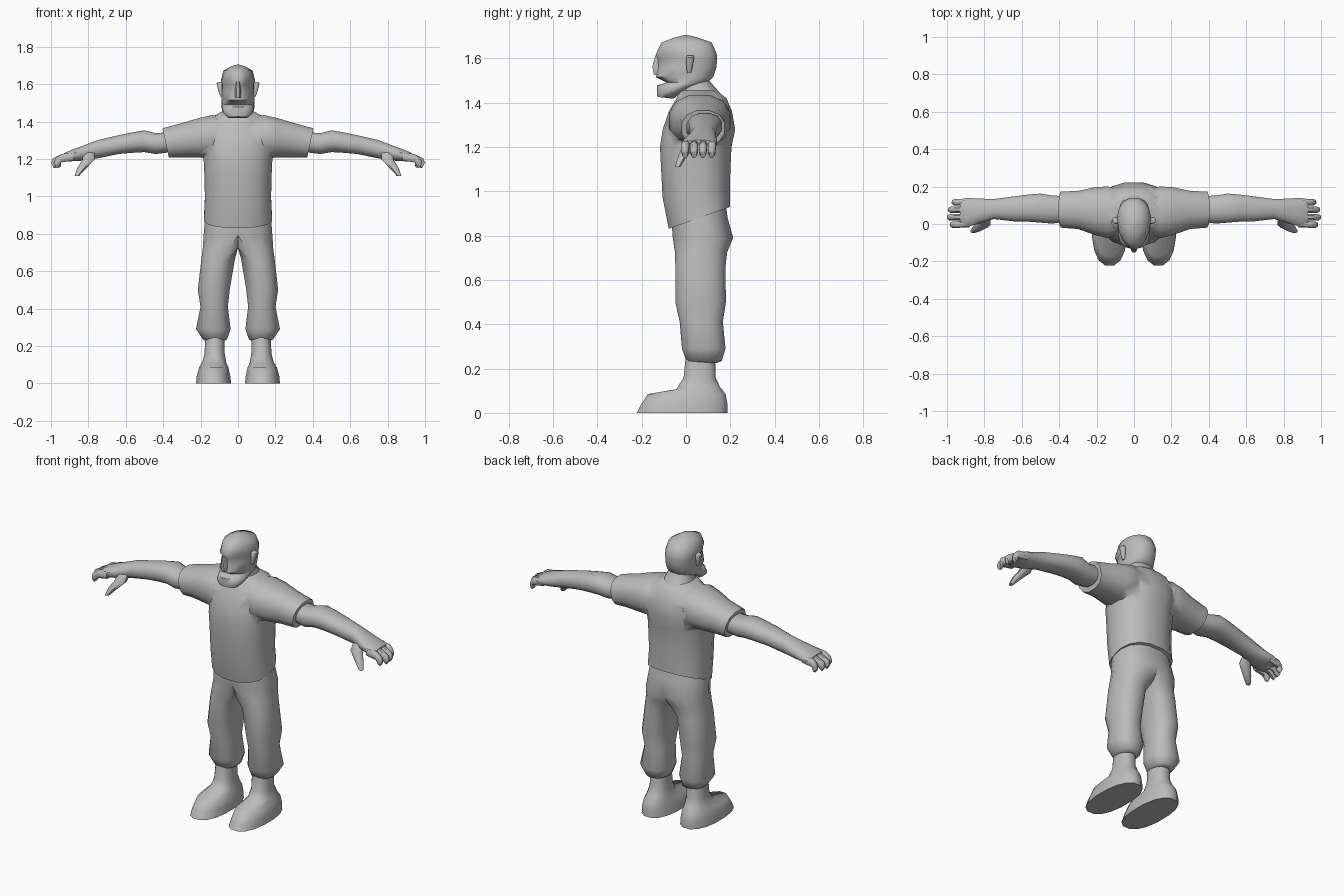
import bpy, bmesh, math

grey = bpy.data.materials.new("plain grey")
grey.diffuse_color = (0.5, 0.5, 0.5, 1)


def oval(n, power):
    """Unit cross-section, rounder or boxier with power."""
    for i in range(n):
        a = 2 * math.pi * (i + 0.5) / n
        c, s = math.cos(a), math.sin(a)
        yield (math.copysign(abs(c) ** power, c), math.copysign(abs(s) ** power, s))


def ring_z(z, x0, x1, y0, y1, tilt=0, egg=0, n=16, power=0.85):
    """Level ring; tilt raises the back, egg narrows the front."""
    cx, cy, rx, ry = (x0 + x1) / 2, (y0 + y1) / 2, (x1 - x0) / 2, (y1 - y0) / 2
    return [(cx + rx * c * (1 - egg * max(0, -s)), cy + ry * s, z + tilt * s)
            for c, s in oval(n, power)]


def ring_x(x, y0, y1, z0, z1, lean=0, n=12, power=0.85):
    """Upright ring across an arm; lean pushes the top outward."""
    cy, cz, ry, rz = (y0 + y1) / 2, (z0 + z1) / 2, (y1 - y0) / 2, (z1 - z0) / 2
    return [(x + lean * s, cy + ry * c, cz + rz * s) for c, s in oval(n, power)]


def loft(name, rings, mirror=False, clip=False, angle=50):
    bm = bmesh.new()
    rows = [[bm.verts.new((max(p[0], 0) if clip else p[0], p[1], p[2])) for p in r]
            for r in rings]
    n = len(rows[0])
    for a, b in zip(rows, rows[1:]):
        for i in range(n):
            j = (i + 1) % n
            bm.faces.new((a[i], a[j], b[j], b[i]))
    bm.faces.new(rows[0])
    bm.faces.new(rows[-1])
    bmesh.ops.recalc_face_normals(bm, faces=bm.faces)
    if clip:  # remove the wall on the centre line
        wall = [f for f in bm.faces if all(v.co.x < 1e-5 for v in f.verts)]
        bmesh.ops.delete(bm, geom=wall, context='FACES')
    me = bpy.data.meshes.new(name)
    bm.to_mesh(me)
    bm.free()
    me.materials.append(grey)
    ob = bpy.data.objects.new(name, me)
    bpy.context.collection.objects.link(ob)
    if mirror:
        m = ob.modifiers.new("mirror", 'MIRROR')
        m.use_mirror_merge = clip
        apply(ob, m)
    smooth(ob, angle)
    return ob


def activate(ob):
    bpy.ops.object.select_all(action='DESELECT')
    ob.select_set(True)
    bpy.context.view_layer.objects.active = ob


def apply(ob, mod):
    activate(ob)
    bpy.ops.object.modifier_apply(modifier=mod.name)


def smooth(ob, angle):
    activate(ob)
    bpy.ops.object.shade_smooth_by_angle(angle=math.radians(angle))


def level(z, w, y0, y1, **k):
    return ring_z(z, -w, w, y0, y1, **k)


# Shirt body with sleeves merged in
shirt = loft("shirt", [
    level(0.88, 0.185, -0.08, 0.20, tilt=0.05),
    level(0.99, 0.18, -0.108, 0.20, tilt=0.02),
    level(1.10, 0.182, -0.115, 0.203),
    level(1.20, 0.187, -0.12, 0.208),
    level(1.28, 0.195, -0.108, 0.225),
    level(1.36, 0.19, -0.08, 0.21),
    level(1.42, 0.15, -0.045, 0.185),
    level(1.455, 0.085, -0.03, 0.14)])
sleeves = loft("sleeves", [
    ring_x(0.06, -0.05, 0.18, 1.22, 1.43),
    ring_x(0.14, -0.08, 0.205, 1.20, 1.438),
    ring_x(0.21, -0.062, 0.20, 1.205, 1.422),
    ring_x(0.30, -0.03, 0.18, 1.205, 1.395),
    ring_x(0.387, -0.022, 0.176, 1.205, 1.366, lean=0.018)], mirror=True)
m = shirt.modifiers.new("join", 'BOOLEAN')
m.operation, m.solver, m.object = 'UNION', 'EXACT', sleeves
apply(shirt, m)
bpy.data.objects.remove(sleeves)
smooth(shirt, 60)

# Arms and palms
loft("arms", [
    ring_x(0.36, 0.01, 0.15, 1.235, 1.345),
    ring_x(0.44, 0.0, 0.155, 1.225, 1.34),
    ring_x(0.50, 0.005, 0.165, 1.235, 1.355),
    ring_x(0.56, 0.01, 0.16, 1.232, 1.345),
    ring_x(0.64, 0.012, 0.15, 1.225, 1.328),
    ring_x(0.75, 0.025, 0.135, 1.202, 1.303),
    ring_x(0.83, 0.0, 0.138, 1.19, 1.272),
    ring_x(0.89, -0.018, 0.142, 1.187, 1.25),
    ring_x(0.93, -0.01, 0.135, 1.187, 1.232)], mirror=True)

# Four curled fingers
for i, tip in enumerate((0.985, 1.0, 0.995, 0.975)):
    y = -0.022 + 0.04 * i
    loft("finger_%d" % (i + 1), [
        ring_x(0.88, y + 0.003, y + 0.038, 1.19, 1.238, n=8),
        ring_x(0.945, y, y + 0.038, 1.18, 1.228, n=8),
        ring_x(tip - 0.018, y, y + 0.036, 1.158, 1.205, lean=0.01, n=8),
        ring_x(tip - 0.008, y + 0.006, y + 0.03, 1.15, 1.18, lean=0.008, n=8)],
        mirror=True)

# Thumbs
loft("thumbs", [
    ring_z(1.235, 0.765, 0.83, 0.01, 0.07, n=8),
    ring_z(1.195, 0.765, 0.835, -0.022, 0.035, n=8),
    ring_z(1.15, 0.81, 0.862, -0.04, 0.0, n=8),
    ring_z(1.11, 0.848, 0.874, -0.05, -0.025, n=8)], mirror=True)

# Trousers, gathered above the ankle
loft("trousers", [
    ring_z(0.95, -0.165, 0.165, -0.06, 0.18),
    ring_z(0.88, -0.18, 0.18, -0.068, 0.19),
    ring_z(0.79, -0.187, 0.187, -0.062, 0.215),
    ring_z(0.725, -0.05, 0.19, -0.052, 0.188),
    ring_z(0.66, 0.016, 0.198, -0.05, 0.18),
    ring_z(0.50, 0.043, 0.216, -0.05, 0.182),
    ring_z(0.41, 0.053, 0.202, -0.03, 0.168),
    ring_z(0.29, 0.038, 0.226, -0.02, 0.18),
    ring_z(0.235, 0.058, 0.188, 0.0, 0.163),
    ring_z(0.225, 0.08, 0.17, 0.02, 0.14)], mirror=True, clip=True)

# Boots with flat soles
loft("boots", [
    ring_z(0.0, 0.035, 0.226, -0.225, 0.19),
    ring_z(0.04, 0.04, 0.222, -0.205, 0.19),
    ring_z(0.085, 0.05, 0.21, -0.175, 0.182),
    ring_z(0.112, 0.062, 0.192, -0.045, 0.155, tilt=0.005),
    ring_z(0.16, 0.07, 0.18, -0.012, 0.135),
    ring_z(0.26, 0.072, 0.175, -0.002, 0.132)], mirror=True)

# Neck sloping into the back
loft("neck", [
    level(1.40, 0.11, -0.03, 0.18),
    level(1.45, 0.082, -0.03, 0.15),
    level(1.50, 0.072, -0.03, 0.105),
    level(1.54, 0.07, -0.03, 0.10)])

# Head with an open mouth notch above the jaw
head = loft("head", [
    level(1.422, 0.055, -0.13, -0.055, tilt=-0.004),
    level(1.447, 0.082, -0.132, -0.02, egg=0.1),
    level(1.477, 0.09, -0.132, 0.06, egg=0.25),
    level(1.492, 0.09, -0.09, 0.10, egg=0.3),
    level(1.515, 0.09, -0.138, 0.125, egg=0.35),
    level(1.56, 0.09, -0.128, 0.14, egg=0.35),
    level(1.595, 0.092, -0.128, 0.142, egg=0.35),
    level(1.62, 0.093, -0.138, 0.141, egg=0.35),
    level(1.672, 0.08, -0.112, 0.118, egg=0.3),
    level(1.695, 0.038, -0.05, 0.05),
    level(1.705, 0.006, -0.008, 0.008)])
# Press in the eye sockets
for v in head.data.vertices:
    if 1.59 < v.co.z < 1.6 and 0.025 < abs(v.co.x) < 0.07 and v.co.y < -0.05:
        v.co.y += 0.014

# Nose wedge
loft("nose", [
    level(1.525, 0.018, -0.146, -0.10, n=8),
    level(1.562, 0.018, -0.154, -0.10, n=8),
    level(1.615, 0.010, -0.139, -0.10, n=8)])

# Ears
loft("ears", [
    ring_z(1.535, 0.078, 0.096, 0.004, 0.024, n=8),
    ring_z(1.57, 0.078, 0.108, 0.0, 0.032, n=8),
    ring_z(1.605, 0.078, 0.116, 0.0, 0.038, n=8),
    ring_z(1.613, 0.078, 0.106, 0.004, 0.034, n=8)], mirror=True)
